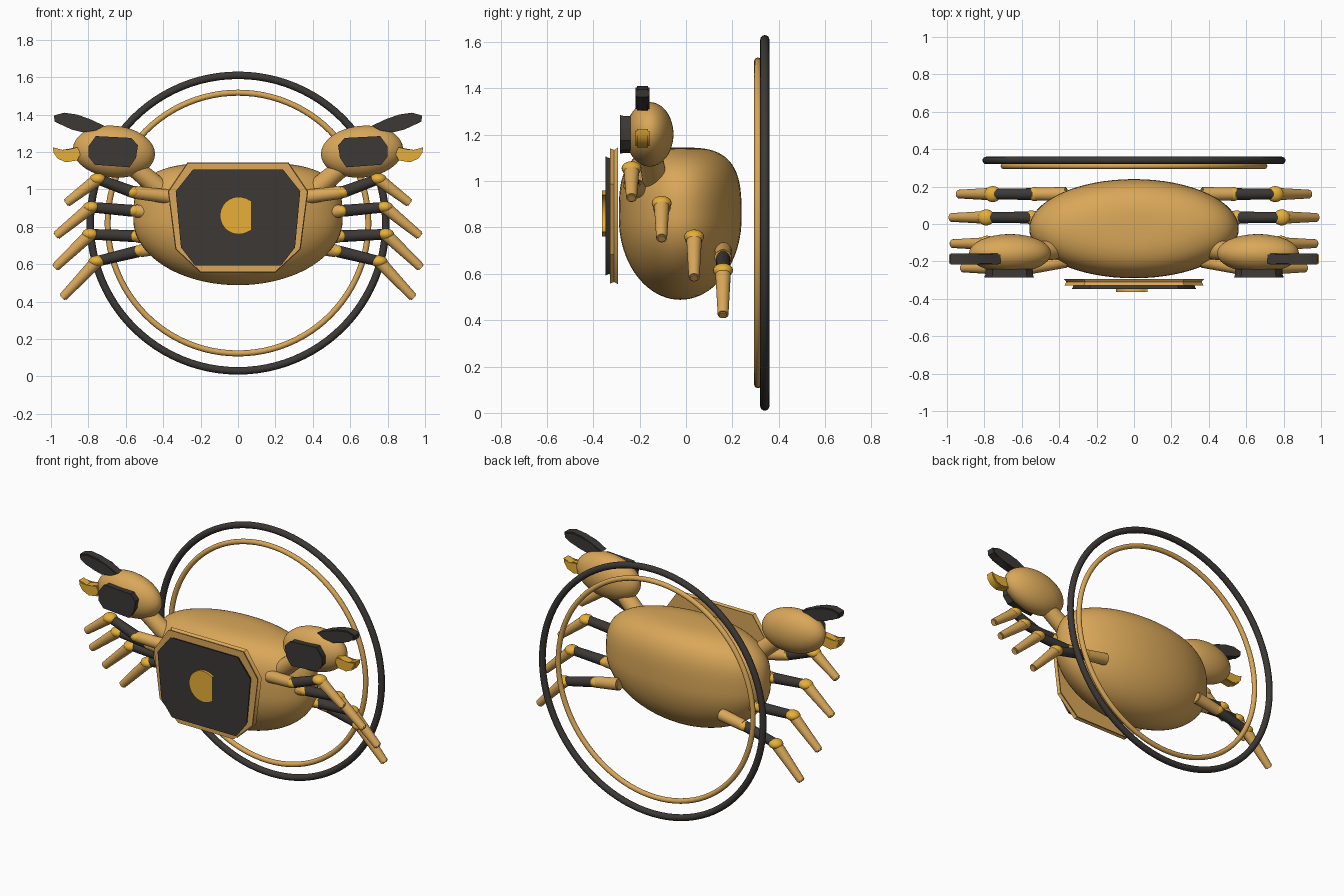
import bpy, bmesh, math
from mathutils import Vector, Matrix

if "Cube" in bpy.data.objects:
    bpy.data.objects.remove(bpy.data.objects["Cube"])


def material(name, rgb):
    m = bpy.data.materials.new(name)
    m.diffuse_color = (*rgb, 1)
    m.use_nodes = True
    m.node_tree.nodes["Principled BSDF"].inputs["Base Color"].default_value = m.diffuse_color
    return m


TAN = material("tan", (0.70, 0.39, 0.10))
DARK = material("charcoal", (0.045, 0.04, 0.036))
GOLD = material("gold", (0.80, 0.43, 0.04))


def finish(name, bm, mat, angle=35):
    bmesh.ops.recalc_face_normals(bm, faces=bm.faces)
    me = bpy.data.meshes.new(name)
    bm.to_mesh(me)
    bm.free()
    me.materials.append(mat)
    me.shade_smooth()
    me.set_sharp_from_angle(angle=math.radians(angle))
    ob = bpy.data.objects.new(name, me)
    bpy.context.collection.objects.link(ob)
    return ob


def ellipsoid(name, centre, radii, mat, tilt=0, seg=32):
    bm = bmesh.new()
    bmesh.ops.create_uvsphere(bm, u_segments=seg, v_segments=seg // 2, radius=1)
    bm.transform(Matrix.Translation(centre) @ Matrix.Rotation(tilt, 4, 'Y') @ Matrix.Diagonal((*radii, 1)))
    return finish(name, bm, mat)


def limb(name, a, b, r0, r1, mat):
    """Tapered round segment from a to b."""
    a, b = Vector(a), Vector(b)
    d = b - a
    bm = bmesh.new()
    bmesh.ops.create_cone(bm, cap_ends=True, segments=24, radius1=r0, radius2=r1, depth=d.length)
    bmesh.ops.bevel(bm, geom=[e for e in bm.edges if e.calc_face_angle(0) > 1],
                    offset=0.006, segments=2, affect='EDGES')
    bm.transform(Matrix.Translation((a + b) / 2) @ d.to_track_quat('Z', 'Y').to_matrix().to_4x4())
    return finish(name, bm, mat)


def prism(name, pts, layers, mat, bevel=0):
    """Stack an x-z outline along y; layers are (y, scale) pairs."""
    cx = sum(p[0] for p in pts) / len(pts)
    cz = sum(p[1] for p in pts) / len(pts)
    bm = bmesh.new()
    rings = [[bm.verts.new((cx + (x - cx) * k, y, cz + (z - cz) * k)) for x, z in pts] for y, k in layers]
    n = len(pts)
    for lo, hi in zip(rings, rings[1:]):
        for i in range(n):
            bm.faces.new((lo[i], lo[(i + 1) % n], hi[(i + 1) % n], hi[i]))
    caps = [bm.faces.new(rings[0]), bm.faces.new(rings[-1])]
    if bevel:
        edges = {e for f in caps for e in f.edges}
        bmesh.ops.bevel(bm, geom=list(edges), offset=bevel, segments=2, affect='EDGES')
    return finish(name, bm, mat)


def ring(name, y, z, major, minor, mat):
    bm = bmesh.new()
    n, m = 96, 16
    grid = []
    for i in range(n):
        a = 2 * math.pi * i / n
        row = []
        for j in range(m):
            b = 2 * math.pi * j / m
            r = major + minor * math.cos(b)
            row.append(bm.verts.new((r * math.cos(a), y + minor * math.sin(b), z + r * math.sin(a))))
        grid.append(row)
    for i in range(n):
        for j in range(m):
            p, q, k = grid[i], grid[(i + 1) % n], (j + 1) % m
            bm.faces.new((p[j], q[j], q[k], p[k]))
    return finish(name, bm, mat)


# Back rings
ring("outer_ring", 0.34, 0.82, 0.79, 0.02, DARK)
ring("inner_ring", 0.31, 0.82, 0.697, 0.016, TAN)

# Body: round below, boxier above
bm = bmesh.new()
bmesh.ops.create_uvsphere(bm, u_segments=64, v_segments=40, radius=1)
for v in bm.verts:
    x, y, z = v.co
    r = math.hypot(x, y)
    if z > 0 and r > 1e-5:
        k = r ** (2 / 3.2) / r
        x, y, z = x * k, y * k, z ** (2 / 3.2)
    v.co = (0.56 * x, -0.025 + 0.265 * y, 0.84 + z * (0.305 if z > 0 else 0.352))
finish("body", bm, TAN)


# Chest plate, panel and crescent
def mirrored(half):
    return half + [(-x, z) for x, z in reversed(half)]


prism("chest_frame", mirrored([(0.27, 1.145), (0.375, 0.99), (0.335, 0.68), (0.20, 0.555)]),
      [(-0.293, 1.0), (-0.31, 0.965), (-0.328, 0.99)], TAN)
prism("chest_panel", mirrored([(0.24, 1.107), (0.333, 0.99), (0.305, 0.69), (0.23, 0.593)]),
      [(-0.325, 0.97), (-0.338, 0.98), (-0.347, 1.0)], DARK)
moon = []
for c, r, tip, steps in ((0.004, 0.1, 0.9, 32), (0.04, 0.0855, 1.18, 24)):
    arc = [(c + r * math.cos(tip + (2 * math.pi - 2 * tip) * i / steps),
            0.86 + r * math.sin(tip + (2 * math.pi - 2 * tip) * i / steps)) for i in range(steps + 1)]
    moon += arc if not moon else arc[::-1]
prism("chest_crescent", moon, [(-0.34, 1), (-0.363, 1)], GOLD)

# Outlines of the claw parts and the leg joints (right side)
PANEL = [(0.76, 1.285), (0.57, 1.275), (0.535, 1.235), (0.545, 1.17),
         (0.58, 1.118), (0.765, 1.132), (0.80, 1.175), (0.80, 1.23)]
UPPER = [(0.985, 1.395), (0.93, 1.41), (0.86, 1.40), (0.79, 1.375), (0.715, 1.34),
         (0.76, 1.315), (0.83, 1.305), (0.89, 1.32), (0.94, 1.35), (0.98, 1.362)]
LOWER = [(0.99, 1.225), (0.94, 1.205), (0.86, 1.225), (0.84, 1.19),
         (0.86, 1.155), (0.92, 1.145), (0.965, 1.165), (0.985, 1.195)]
# each leg: y, hip z, joint (x, z), knee (x, z), foot (x, z)
LEGS = [(-0.235, 0.96, (0.56, 0.985), (0.75, 1.055), (0.92, 0.925)),
        (-0.105, 0.87, (0.555, 0.885), (0.785, 0.905), (0.975, 0.75)),
        (0.035, 0.74, (0.55, 0.75), (0.79, 0.76), (0.98, 0.58)),
        (0.16, 0.70, (0.53, 0.67), (0.755, 0.615), (0.94, 0.42))]

for s, side in ((1, "right"), (-1, "left")):
    # Claw
    limb(f"{side}_arm", (s * 0.38, -0.13, 0.97), (s * 0.57, -0.155, 1.13), 0.055, 0.05, TAN)
    ellipsoid(f"{side}_claw", (s * 0.663, -0.157, 1.202), (0.22, 0.103, 0.138), TAN, -s * 0.1, 48)
    flip = lambda pts: [(s * x, z) for x, z in pts]
    prism(f"{side}_claw_panel", flip(PANEL), [(-0.24, 0.95), (-0.27, 0.96), (-0.285, 1)], DARK)
    prism(f"{side}_upper_pincer", flip(UPPER), [(-0.217, 1), (-0.157, 1)], DARK, 0.006)
    prism(f"{side}_lower_pincer", flip(LOWER), [(-0.217, 1), (-0.157, 1)], GOLD, 0.006)
    # Legs
    for i, (y, hz, j, k, f) in enumerate(LEGS, 1):
        joint, knee = (s * j[0], y, j[1]), (s * k[0], y, k[1])
        name = f"{side}_leg_{i}"
        hy = y + 0.04 if i == 1 else y
        limb(name + "_hip", (s * 0.36, hy, hz), joint, 0.038, 0.034, TAN)
        ellipsoid(name + "_joint", joint, (0.038, 0.038, 0.031), GOLD, 0, 20)
        limb(name + "_thigh", joint, knee, 0.032, 0.028, DARK)
        ellipsoid(name + "_knee", knee, (0.045, 0.043, 0.031), GOLD, 0, 20)
        limb(name + "_shin", knee, (s * f[0], y, f[1]), 0.034, 0.023, TAN)
